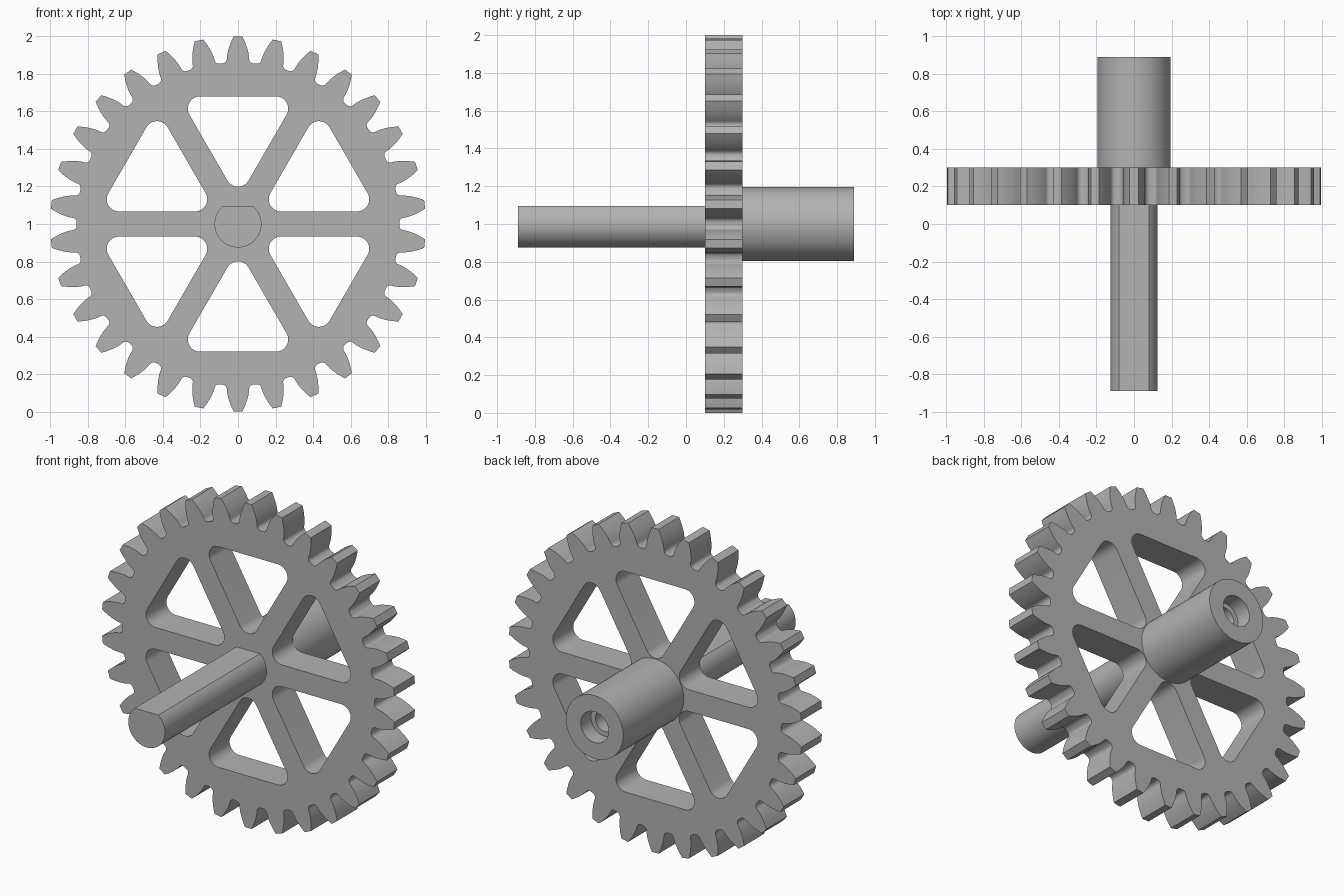
import bpy, bmesh
from math import sin, cos, tan, acos, asin, pi, radians, sqrt
from mathutils import Vector, Matrix

cube = bpy.data.objects.get("Cube")
if cube:
    bpy.data.objects.remove(cube, do_unlink=True)

GREY = (0.45, 0.45, 0.45, 1)
grey = bpy.data.materials.new("plain grey")
grey.use_nodes = True
grey.diffuse_color = GREY
grey.node_tree.nodes["Principled BSDF"].inputs["Base Color"].default_value = GREY

AXIS = 1.0      # height of the shared axis
TEETH = 30
TIP = 1.0


def polar(r, a):
    return Vector((r * cos(a), r * sin(a)))


def arc(centre, r, start, end, steps):
    return [centre + polar(r, start + (end - start) * i / steps) for i in range(steps + 1)]


def finish(obj):
    """Weld, fix normals, colour and shade a part."""
    bm = bmesh.new()
    bm.from_mesh(obj.data)
    bmesh.ops.remove_doubles(bm, verts=bm.verts, dist=0.00005)
    bmesh.ops.recalc_face_normals(bm, faces=bm.faces)
    bm.to_mesh(obj.data)
    bm.free()
    obj.data.materials.clear()
    obj.data.materials.append(grey)
    bpy.ops.object.select_all(action='DESELECT')
    obj.select_set(True)
    bpy.context.view_layer.objects.active = obj
    bpy.ops.object.shade_smooth_by_angle(angle=radians(25))


def extrude_outlines(name, outlines, y0, y1):
    """Fill outlines drawn in the x-z plane (inner ones are holes) from y0 to y1."""
    curve = bpy.data.curves.new(name, 'CURVE')
    curve.dimensions = '2D'
    curve.fill_mode = 'BOTH'
    curve.extrude = (y1 - y0) / 2
    for points in outlines:
        spline = curve.splines.new('POLY')
        spline.points.add(len(points) - 1)
        for p, co in zip(spline.points, points):
            p.co = (co.x, co.y, 0, 1)
        spline.use_cyclic_u = True
    temp = bpy.data.objects.new(name, curve)
    bpy.context.collection.objects.link(temp)
    mesh = bpy.data.meshes.new_from_object(temp.evaluated_get(bpy.context.evaluated_depsgraph_get()))
    bpy.data.objects.remove(temp, do_unlink=True)
    mesh.transform(Matrix.Translation((0, (y0 + y1) / 2, AXIS)) @ Matrix.Rotation(pi / 2, 4, 'X'))
    obj = bpy.data.objects.new(name, mesh)
    bpy.context.collection.objects.link(obj)
    finish(obj)


def lathe(name, profile, steps):
    """Spin (radius, y) points around the shared axis."""
    bm = bmesh.new()
    verts = [bm.verts.new((r, y, AXIS)) for r, y in profile]
    edges = [bm.edges.new(pair) for pair in zip(verts, verts[1:])]
    bmesh.ops.spin(bm, geom=verts + edges, cent=(0, 0, AXIS), axis=(0, 1, 0),
                   angle=2 * pi, steps=steps, use_merge=True)
    mesh = bpy.data.meshes.new(name)
    bm.to_mesh(mesh)
    bm.free()
    obj = bpy.data.objects.new(name, mesh)
    bpy.context.collection.objects.link(obj)
    finish(obj)


# Involute teeth with rounded roots
module = 2 * TIP / (TEETH + 2)
pitch_r = TIP - module
root_r = pitch_r - 1.25 * module
base_r = pitch_r * cos(radians(20))


def involute(r):
    a = acos(min(1, base_r / r))
    return tan(a) - a


def half_angle(r):
    return pi / (2 * TEETH) + involute(pitch_r) - involute(r)


FILLET = 0.024
step = 2 * pi / TEETH
fillet_r = root_r + FILLET
fillet_angle = half_angle(base_r) + asin(FILLET / fillet_r)
flank = [polar(root_r + FILLET * (1 - cos(t)), fillet_angle - asin(FILLET * sin(t) / fillet_r))
         for t in (0, pi / 8, pi / 4, 3 * pi / 8, pi / 2)]
flank += [polar(r, half_angle(r)) for r in
          (base_r + (TIP - base_r) * i / 7 for i in range(1, 8))]
tooth = [Vector((p.x, -p.y)) for p in flank] + flank[::-1]
rim = [Matrix.Rotation(pi / 2 + i * step, 2) @ p for i in range(TEETH) for p in tooth]

# Six rounded triangular windows between the spokes
CORNER, SPOKE, WINDOW_TOP = 0.065, 0.067, 0.68
apex = 2 * SPOKE + 2 * CORNER
top = WINDOW_TOP - CORNER
side = (top - apex) / sqrt(3)
corners = [(Vector((0, apex)), 210), (Vector((side, top)), -30), (Vector((-side, top)), 90)]
window = [p for c, a in corners for p in arc(c, CORNER, radians(a), radians(a + 120), 12)]
windows = [[Matrix.Rotation(i * pi / 3, 2) @ p for p in window] for i in range(6)]
extrude_outlines("gear_wheel", [rim] + windows, 0.1, 0.3)

# Front shaft with one flat on top
SHAFT, FLAT = 0.125, 0.096
a = asin(FLAT / SHAFT)
extrude_outlines("front_shaft", [arc(Vector((0, 0)), SHAFT, pi - a, 2 * pi + a, 48)], -0.89, 0.1)

# Rear hub with a stepped blind bore
lathe("rear_hub", [(0, 0.3), (0.195, 0.3), (0.195, 0.89), (0.095, 0.89), (0.095, 0.79),
                   (0.065, 0.79), (0.065, 0.4), (0, 0.4)], 64)
